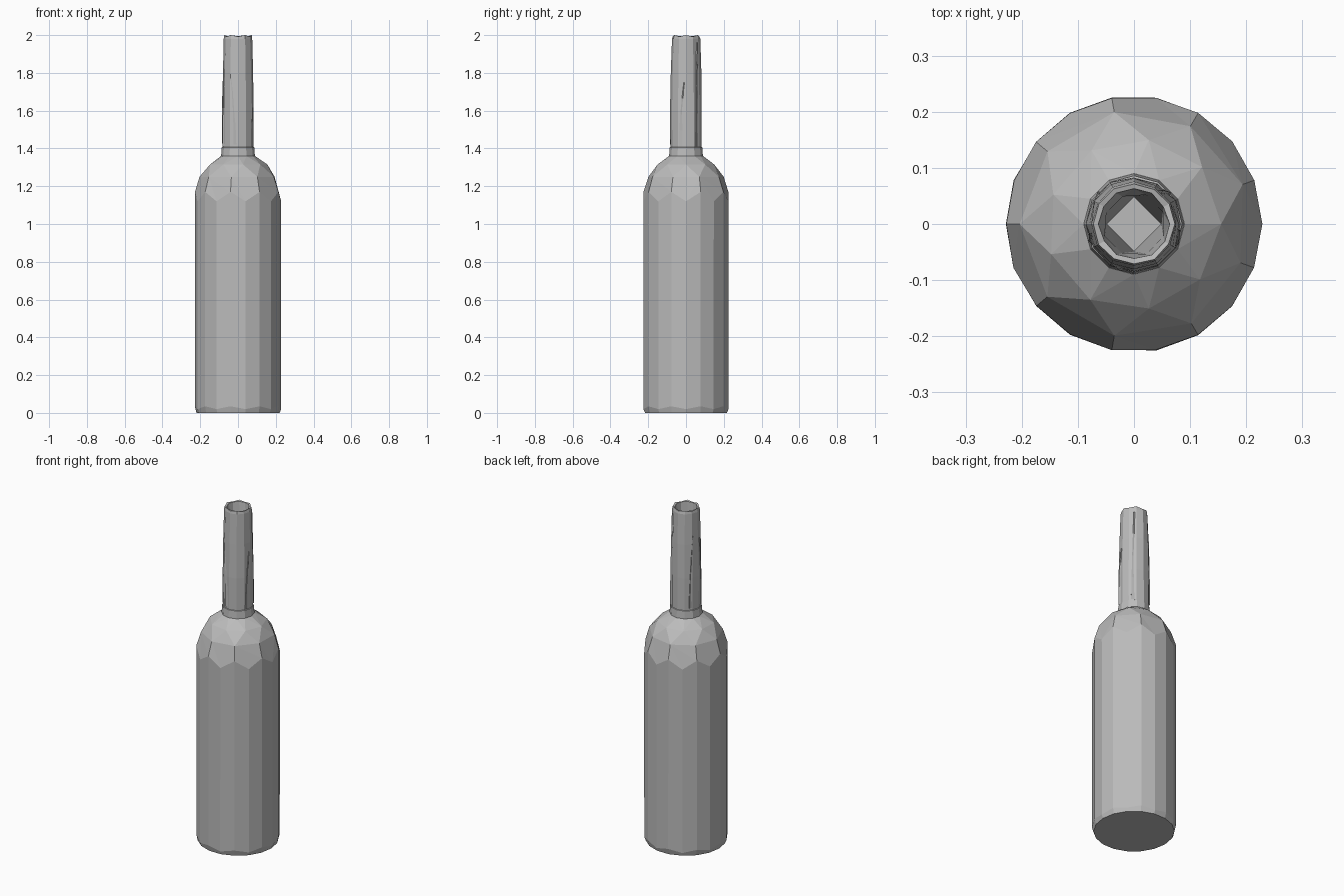
import bpy, bmesh, math, random

random.seed(4)
cube = bpy.data.objects.get("Cube")
if cube:
    bpy.data.objects.remove(cube, do_unlink=True)

grey = bpy.data.materials.new("plain_grey")
grey.use_nodes = True
COLOUR = (0.5, 0.5, 0.5, 1)
grey.diffuse_color = COLOUR
grey.node_tree.nodes["Principled BSDF"].inputs["Base Color"].default_value = COLOUR


def ring(bm, count, radius, z, turn=0.0, wobble=0.0, lift=0.0):
    """Ring of vertices; turn is in steps, lift raises every other vertex."""
    verts = []
    for i in range(count):
        a = math.tau * (i + turn) / count
        r = radius + random.uniform(-wobble, wobble)
        verts.append(bm.verts.new((r * math.cos(a), r * math.sin(a), z + lift * (i % 2))))
    return verts, turn


def stitch(bm, low, high):
    """Join two rings with quads, or triangles when they are staggered."""
    (a, ta), (b, tb) = low, high
    na, nb = len(a), len(b)
    if na == nb and ta == tb:
        for i in range(na):
            j = (i + 1) % na
            bm.faces.new((a[i], a[j], b[j], b[i]))
        return
    i = j = 0
    while i < na or j < nb:
        if j >= nb or (i < na and (i + 1 + ta) / na <= (j + 1 + tb) / nb):
            bm.faces.new((a[i % na], a[(i + 1) % na], b[j % nb]))
            i += 1
        else:
            bm.faces.new((a[i % na], b[(j + 1) % nb], b[j % nb]))
            j += 1


def finish(bm, name):
    mesh = bpy.data.meshes.new(name)
    bmesh.ops.recalc_face_normals(bm, faces=bm.faces)
    bm.to_mesh(mesh)
    bm.free()
    mesh.materials.append(grey)
    obj = bpy.data.objects.new(name, mesh)
    bpy.context.collection.objects.link(obj)
    return obj


def stack(name, rings, cap_low=False, cap_high=False):
    """Build a faceted solid from (count, radius, z, turn, wobble, lift) rings."""
    bm = bmesh.new()
    made = [ring(bm, *r) for r in rings]
    for low, high in zip(made, made[1:]):
        stitch(bm, low, high)
    if cap_low:
        bm.faces.new(made[0][0])
    if cap_high:
        bm.faces.new(made[-1][0])
    return finish(bm, name)


# Body with a slightly worn foot and a coarsely faceted shoulder
stack("bottle_body", [
    (18, 0.220, 0.0),
    (18, 0.228, 0.02, 0, 0.001, 0.015),
    (18, 0.228, 1.12, 0, 0.001, 0.05),
    (9, 0.203, 1.25, 0.5, 0.003),
    (9, 0.155, 1.315, 0, 0.004),
    (12, 0.090, 1.36),
], cap_low=True, cap_high=True)

# Collar where the neck wrapping ends
stack("neck_collar", [
    (12, 0.090, 1.355),
    (12, 0.086, 1.405),
    (12, 0.078, 1.41),
], cap_low=True, cap_high=True)

# Neck wall, ragged rim, and the bore running down inside
stack("neck", [
    (12, 0.083, 1.40),
    (12, 0.084, 1.60, 0, 0.002),
    (12, 0.080, 1.80, 0, 0.002),
    (12, 0.075, 1.98, 0, 0.001),
    (12, 0.072, 2.0, 0, 0.001, -0.008),
    (12, 0.062, 1.994, 0, 0.002),
    (8, 0.056, 1.90, 0.5, 0.003),
    (4, 0.049, 1.50),
], cap_low=True, cap_high=True)


# Thin vertical folds in the neck wrapping
def fold(name, angle, bottom, top, lean):
    bm = bmesh.new()
    rows = []
    for k in range(5):
        t = k / 4
        z = bottom + (top - bottom) * t
        mid = angle + lean * t * t
        half = 0.13 * (1 - 0.6 * t)
        base = 0.083 - 0.008 * max(0, (z - 1.5) / 0.5)
        row = []
        for offset, out in ((-half, -0.006), (-half * 0.8, 0.004), (half, -0.003)):
            r = base + out
            row.append(bm.verts.new((r * math.cos(mid + offset), r * math.sin(mid + offset), z)))
        rows.append(row)
    for low, high in zip(rows, rows[1:]):
        for c in range(2):
            bm.faces.new((low[c], low[c + 1], high[c + 1], high[c]))
    finish(bm, name)


for number, spec in enumerate((
        (-1.75, 1.42, 1.80, -0.3),
        (-0.35, 1.41, 1.75, 0.25),
        (0.80, 1.41, 1.96, 0.1),
        (2.50, 1.42, 1.85, 0.2),
        (3.60, 1.41, 1.82, -0.2))):
    fold("neck_fold_%d" % (number + 1), *spec)
